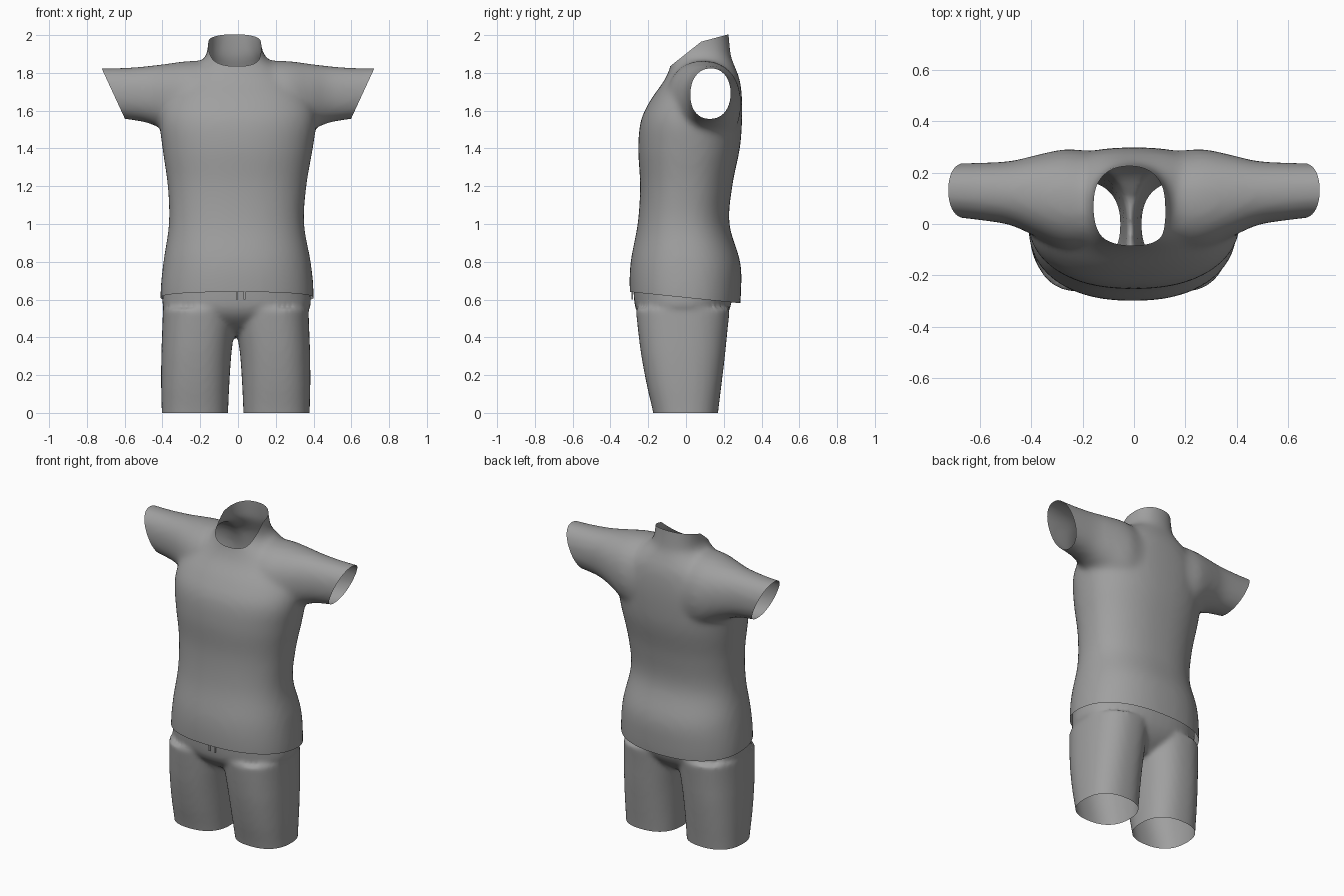
import bpy, bmesh, math
from mathutils import Vector

if "Cube" in bpy.data.objects:
    bpy.data.objects.remove(bpy.data.objects["Cube"])

grey = bpy.data.materials.new("grey_cloth")
grey.diffuse_color = (0.35, 0.35, 0.35, 1)
grey.use_nodes = True
grey.node_tree.nodes["Principled BSDF"].inputs["Base Color"].default_value = grey.diffuse_color


def resample(rows, steps=5):
    """Catmull-Rom smoothing of the section list."""
    out = []
    for i in range(len(rows) - 1):
        p0, p1 = rows[max(i - 1, 0)], rows[i]
        p2, p3 = rows[i + 1], rows[min(i + 2, len(rows) - 1)]
        for s in range(steps):
            t = s / steps
            out.append([0.5 * (2 * b + (c - a) * t + (2 * a - 5 * b + 4 * c - d) * t * t
                               + (3 * b - a - 3 * c + d) * t ** 3)
                        for a, b, c, d in zip(p0, p1, p2, p3)])
    return out + [list(rows[-1])]


def loft(bm, rows, place, power=2.2, sides=48):
    """Closed tube; each row is position, low/high of one axis, low/high of the other."""
    rings = []
    for t, a0, a1, b0, b1 in resample(rows):
        ring = []
        for k in range(sides):
            c, s = math.cos(math.tau * k / sides), math.sin(math.tau * k / sides)
            u = math.copysign(abs(c) ** (2 / power), c)
            v = math.copysign(abs(s) ** (2 / power), s)
            ring.append(bm.verts.new(place(t, (a0 + a1) / 2 + u * (a1 - a0) / 2,
                                           (b0 + b1) / 2 + v * (b1 - b0) / 2)))
        rings.append(ring)
    for r, q in zip(rings, rings[1:]):
        for k in range(sides):
            n = (k + 1) % sides
            bm.faces.new((r[k], r[n], q[n], q[k]))
    bm.faces.new(rings[0][::-1])
    bm.faces.new(rings[-1])


def upright(t, a, b):
    return (a, b, t)


def sideways(t, a, b):
    return (t, a, b)


def finish(name, bm):
    mesh = bpy.data.meshes.new(name)
    bm.to_mesh(mesh)
    bm.free()
    mesh.materials.append(grey)
    obj = bpy.data.objects.new(name, mesh)
    bpy.context.collection.objects.link(obj)
    return obj


def garment(name, bm, voxel, smooth, cuts):
    """Fuse the tubes into one skin, then cut the openings."""
    bmesh.ops.recalc_face_normals(bm, faces=bm.faces[:])
    obj = finish(name, bm)
    mod = obj.modifiers.new("fuse", 'REMESH')
    mod.mode = 'VOXEL'
    mod.voxel_size = voxel
    mod = obj.modifiers.new("soften", 'SMOOTH')
    mod.factor, mod.iterations = 0.5, smooth
    deps = bpy.context.evaluated_depsgraph_get()
    mesh = bpy.data.meshes.new_from_object(obj.evaluated_get(deps))
    obj.modifiers.clear()
    bm = bmesh.new()
    bm.from_mesh(mesh)
    for point, normal, region in cuts:
        faces = [f for f in bm.faces if region(f.calc_center_median())]
        geom = set(faces)
        for f in faces:
            geom.update(f.verts)
            geom.update(f.edges)
        bmesh.ops.bisect_plane(bm, geom=list(geom), dist=1e-5, plane_co=Vector(point),
                               plane_no=Vector(normal).normalized(), clear_outer=True)
    for f in bm.faces:
        f.smooth = True
        f.material_index = 0
    bm.to_mesh(mesh)
    bm.free()
    mesh.materials.clear()
    mesh.materials.append(grey)
    obj.data = mesh
    return obj


# Shirt: body with neck, crossed by one tube for both sleeves
bm = bmesh.new()
loft(bm, [(0.50, -.410, .400, -.285, .280), (0.65, -.410, .400, -.298, .292),
          (0.80, -.395, .385, -.293, .287), (1.00, -.366, .350, -.256, .230),
          (1.20, -.372, .362, -.243, .245), (1.40, -.400, .396, -.253, .285),
          (1.55, -.415, .415, -.238, .297), (1.66, -.390, .390, -.185, .297),
          (1.76, -.320, .320, -.115, .285), (1.83, -.230, .225, -.085, .260),
          (1.88, -.175, .150, -.075, .240), (1.94, -.160, .125, -.067, .232),
          (2.02, -.155, .118, -.062, .225), (2.10, -.155, .118, -.062, .225)],
     upright, 2.3)
half = [(0.15, -.11, .285, 1.38, 1.865), (0.27, -.10, .290, 1.42, 1.862),
        (0.38, -.05, .268, 1.49, 1.848), (0.48, -.005, .245, 1.535, 1.836),
        (0.60, .015, .238, 1.555, 1.827), (0.72, .027, .236, 1.565, 1.825),
        (0.85, .030, .236, 1.570, 1.825)]
loft(bm, [(-r[0],) + r[1:] for r in reversed(half)] + half, sideways, 2.2)


def at_neck(c):
    return c.z > 1.79 and abs(c.x) < 0.2


garment("shirt", bm, 0.018, 8, [
    ((0, 0, 0.61), (0, -0.103, -1), lambda c: c.z < 0.9),           # hem
    ((0.72, 0, 1.82), (0.26, 0, -0.12), lambda c: c.x > 0.5 and c.z > 1.4),
    ((-0.72, 0, 1.82), (-0.26, 0, -0.12), lambda c: c.x < -0.5 and c.z > 1.4),
    ((0, -0.065, 1.85), (0, -0.115, 0.145), at_neck),               # collar front
    ((0, 0.21, 2.0), (0, -0.035, 0.13), at_neck),                   # collar back
])

# Shorts: hips and two legs
bm = bmesh.new()
loft(bm, [(0.41, -.09, .06, -.10, .10), (0.47, -.25, .22, -.20, .18),
          (0.54, -.385, .370, -.262, .228), (0.64, -.398, .383, -.278, .250),
          (0.74, -.388, .375, -.278, .262), (0.88, -.365, .350, -.262, .240)],
     upright, 2.3)
for side in (-1, 1):
    rows = []
    for z, inner, outer, front, back in [(-.10, .045, .390, -.155, .160),
                                         (.02, .040, .392, -.178, .172),
                                         (.15, .034, .395, -.208, .188),
                                         (.30, .024, .394, -.236, .206),
                                         (.42, .010, .390, -.252, .218),
                                         (.55, -.005, .385, -.266, .232)]:
        xs = sorted((side * inner - 0.012, side * outer - 0.012))
        rows.append((z, xs[0], xs[1], front, back))
    loft(bm, rows, upright, 2.4)
garment("shorts", bm, 0.014, 6, [
    ((0, 0, 0.0), (0, 0, -1), lambda c: c.z < 0.2),                 # leg openings
    ((0, 0, 0.76), (0, 0, 1), lambda c: c.z > 0.6),                 # waist
])

# Drawstring ends below the front hem
for i, x in enumerate((-0.005, 0.035)):
    bm = bmesh.new()
    bmesh.ops.create_cube(bm, size=1)
    for v in bm.verts:
        v.co = (x + v.co.x * 0.012, -0.284 + v.co.y * 0.008, 0.635 + v.co.z * 0.07)
    finish("drawstring_%d" % (i + 1), bm)
